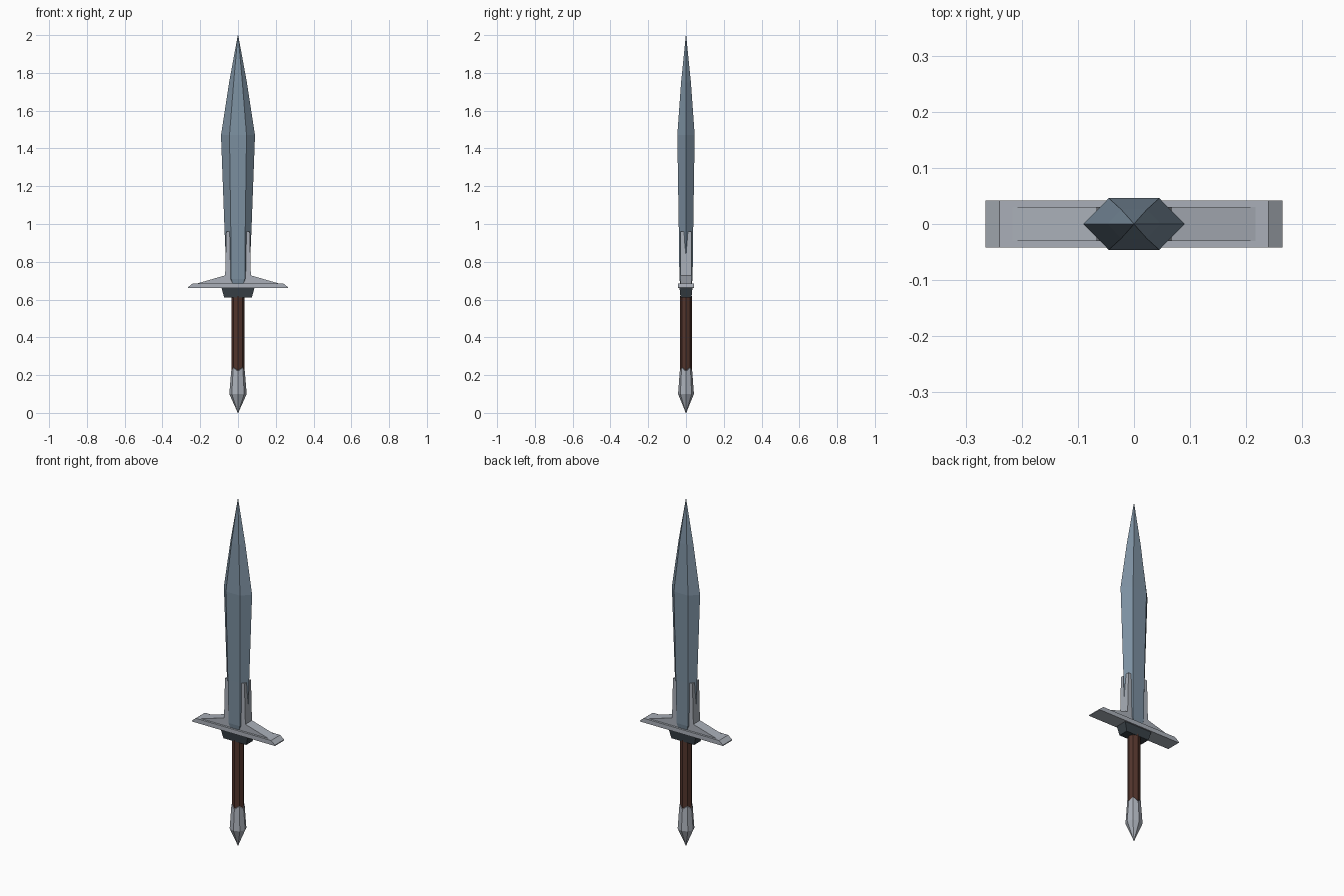
import bpy
import bmesh
from math import cos, sin, pi

cube = bpy.data.objects.get("Cube")
if cube:
    bpy.data.objects.remove(cube, do_unlink=True)


def material(name, rgb):
    m = bpy.data.materials.new(name)
    m.use_nodes = True
    m.diffuse_color = (*rgb, 1)
    m.node_tree.nodes["Principled BSDF"].inputs["Base Color"].default_value = (*rgb, 1)
    return m


blue_steel = material("blue steel", (0.20, 0.275, 0.35))
pale_steel = material("pale steel", (0.40, 0.43, 0.48))
dark_iron = material("dark iron", (0.04, 0.052, 0.062))
leather = material("brown leather", (0.085, 0.035, 0.025))


def finish(name, bm, mat):
    bmesh.ops.remove_doubles(bm, verts=bm.verts, dist=0.0001)
    bmesh.ops.recalc_face_normals(bm, faces=bm.faces)
    mesh = bpy.data.meshes.new(name)
    bm.to_mesh(mesh)
    bm.free()
    mesh.materials.append(mat)
    obj = bpy.data.objects.new(name, mesh)
    bpy.context.collection.objects.link(obj)
    return obj


def loft(name, rings, mat):
    """Skin a stack of equal-sized point rings and cap both ends."""
    bm = bmesh.new()
    loops = [[bm.verts.new(p) for p in ring] for ring in rings]
    n = len(loops[0])
    for low, high in zip(loops, loops[1:]):
        for i in range(n):
            j = (i + 1) % n
            bm.faces.new((low[i], low[j], high[j], high[i]))
    bm.faces.new(loops[0][::-1])
    bm.faces.new(loops[-1])
    return finish(name, bm, mat)


def mirrored_plate(name, half, depth, mat):
    """Extrude a left half profile, mirrored across x, along y."""
    outline = half + [(-x, z) for x, z in reversed(half) if x > 0]
    return loft(name, [[(x, y, z) for x, z in outline] for y in (-depth, depth)], mat)


def blade_ring(z, edge, flat, thick):
    return [(edge, 0, z), (flat, thick, z), (-flat, thick, z),
            (-edge, 0, z), (-flat, -thick, z), (flat, -thick, z)]


def octagon(z, rx, ry, notch=0):
    return [(rx * cos(i * pi / 4), ry * sin(i * pi / 4), z - notch * (i % 2 == 0))
            for i in range(8)]


# Six-sided blade with a long tapering point
loft("blade", [blade_ring(0.685, 0.05, 0.028, 0.031),
               blade_ring(0.71, 0.06, 0.036, 0.035),
               blade_ring(0.96, 0.071, 0.038, 0.038),
               blade_ring(1.47, 0.09, 0.045, 0.046),
               blade_ring(1.75, 0.047, 0.023, 0.026),
               blade_ring(2.0, 0.001, 0.0005, 0.0008)], blue_steel)

# Crossguard bar with sloped ends
mirrored_plate("crossguard", [(0.265, 0.66), (0.265, 0.665), (0.24, 0.685)],
               0.042, pale_steel)

# Sloping upper guard with a prong holding each blade edge
mirrored_plate("guard_prongs", [(0.22, 0.684), (0.068, 0.728), (0.062, 0.96),
                                (0.044, 0.96), (0.036, 0.72)], 0.03, pale_steel)

# Tapered collar under the guard
loft("collar", [[(sx * w, sy * d, z) for sx, sy in ((1, 1), (-1, 1), (-1, -1), (1, -1))]
                for z, w, d in ((0.61, 0.073, 0.029), (0.661, 0.087, 0.034))], dark_iron)

# Leather grip
loft("grip", [octagon(z, 0.034, 0.031) for z in (0.19, 0.62)], leather)

# Faceted pommel with a notched rim
loft("pommel", [octagon(0, 0.002, 0.002), octagon(0.02, 0.010, 0.009),
                octagon(0.1, 0.046, 0.042),
                octagon(0.24, 0.036, 0.033, 0.02)], pale_steel)
